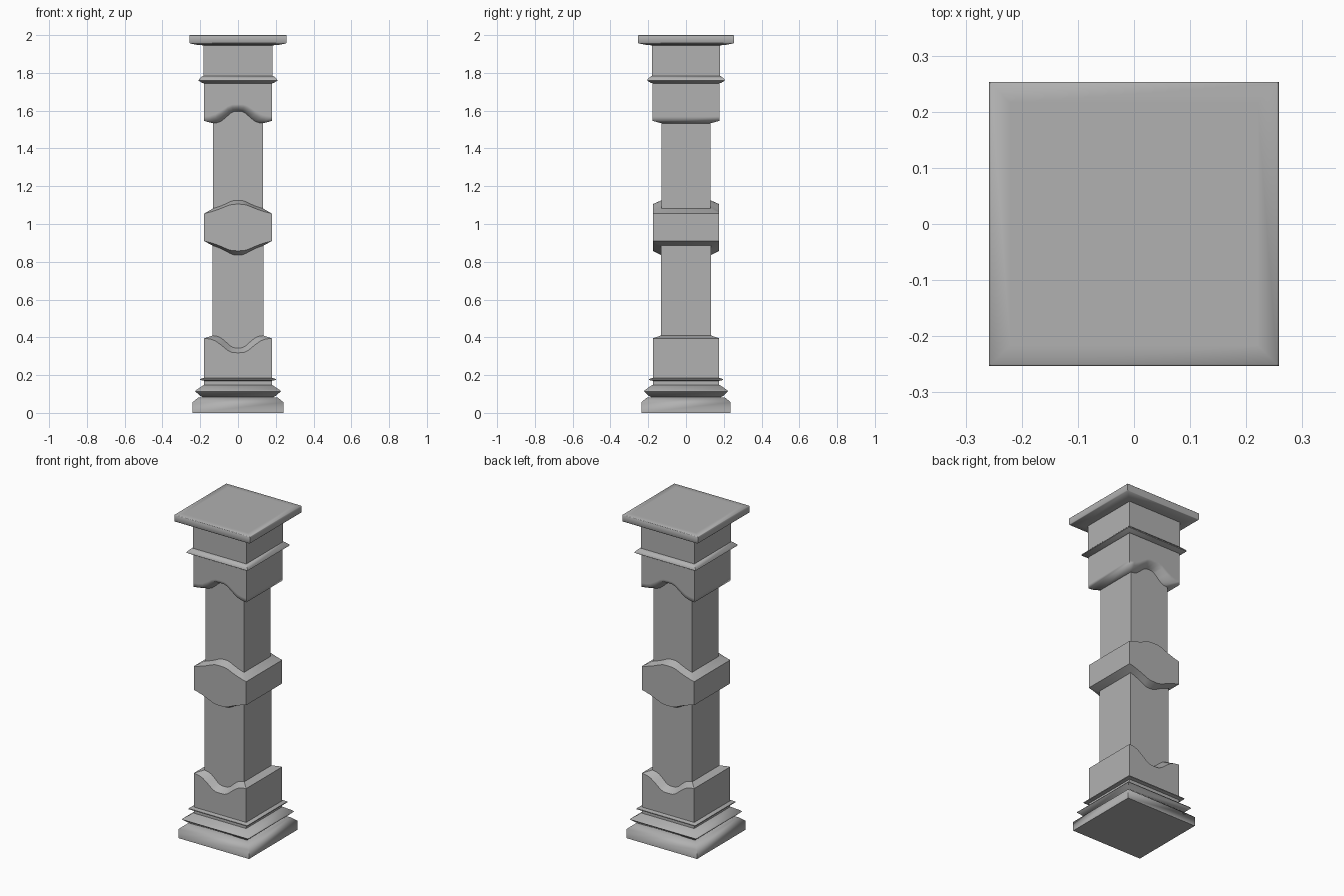
import bpy, bmesh, math

if "Cube" in bpy.data.objects:
    bpy.data.objects.remove(bpy.data.objects["Cube"])

Y_RATIO = 0.982  # column is slightly shallower than wide

# Wave weight across half of the front face: (fraction of half width, height factor)
STEEP = [(0.0, 1.0), (0.17, 0.98), (0.3, 0.84), (0.5, 0.46), (0.66, 0.19), (0.82, 0.05), (1.0, 0.0)]
SOFT = [(0.0, 1.0), (0.17, 0.98), (0.3, 0.85), (0.5, 0.55), (0.66, 0.34), (0.82, 0.16), (1.0, 0.0)]
PLAIN = [(1.0, 0.0)]

# Dark grey stone
stone = bpy.data.materials.new("stone")
stone.diffuse_color = (0.44, 0.44, 0.44, 1)
stone.use_nodes = True
stone.node_tree.nodes["Principled BSDF"].inputs["Base Color"].default_value = stone.diffuse_color


def loft(name, rings, wave=PLAIN, cap_bottom=False, cap_top=False, smooth=25):
    """Loft square rings (half width, z, wave height on front and back)."""
    row = [(-t, w) for t, w in reversed(wave) if t > 0] + list(wave)
    if wave is PLAIN:
        row = [(-1.0, 0.0), (1.0, 0.0)]
    bm = bmesh.new()
    loops = []
    for hw, z, amp in rings:
        hy = hw * Y_RATIO
        front = [bm.verts.new((t * hw, -hy, z + amp * w)) for t, w in row]
        back = [bm.verts.new((-t * hw, hy, z + amp * w)) for t, w in row]
        loops.append(front + back)
    n = len(loops[0])
    for a, b in zip(loops, loops[1:]):
        for i in range(n):
            j = (i + 1) % n
            bm.faces.new((a[i], a[j], b[j], b[i]))
    if cap_bottom:
        bm.faces.new(loops[0][::-1])
    if cap_top:
        bm.faces.new(loops[-1])
    mesh = bpy.data.meshes.new(name)
    bm.to_mesh(mesh)
    bm.free()
    mesh.materials.append(stone)
    obj = bpy.data.objects.new(name, mesh)
    bpy.context.collection.objects.link(obj)
    bpy.ops.object.select_all(action='DESELECT')
    obj.select_set(True)
    bpy.context.view_layer.objects.active = obj
    bpy.ops.object.shade_smooth_by_angle(angle=math.radians(smooth))
    return obj


# Base: plinth, flared moulding and thin ridge
loft("base_plinth", [(0.241, 0, 0), (0.241, 0.056, 0), (0.212, 0.08, 0), (0.186, 0.083, 0),
                     (0.2, 0.09, 0), (0.227, 0.114, 0), (0.223, 0.12, 0), (0.186, 0.145, 0),
                     (0.179, 0.148, 0), (0.179, 0.17, 0), (0.2, 0.174, 0), (0.2, 0.179, 0),
                     (0.179, 0.186, 0)], cap_bottom=True, smooth=55)

# Lower block with a dipped top edge
loft("lower_block", [(0.179, 0.186, 0), (0.179, 0.395, -0.077), (0.134, 0.41, -0.065)], STEEP)

# Two shaft sections
loft("lower_shaft", [(0.136, 0.3, 0), (0.136, 0.98, 0)])
loft("upper_shaft", [(0.132, 0.98, 0), (0.132, 1.68, 0)])

# Middle band, bulging up and down
loft("middle_band", [(0.134, 0.885, -0.05), (0.179, 0.91, -0.052),
                     (0.179, 1.055, 0.05), (0.131, 1.083, 0.043)], SOFT)

# Upper block with an arched bottom edge
loft("upper_block", [(0.131, 1.533, 0.063), (0.181, 1.546, 0.073), (0.181, 1.57, 0.064),
                     (0.181, 1.745, 0)], STEEP, smooth=78)

# Collar ridge, neck and cap slab
loft("capital", [(0.181, 1.745, 0), (0.189, 1.747, 0), (0.209, 1.759, 0), (0.207, 1.766, 0),
                 (0.19, 1.782, 0), (0.182, 1.784, 0), (0.182, 1.946, 0), (0.21, 1.947, 0),
                 (0.254, 1.956, 0), (0.258, 1.96, 0), (0.258, 1.997, 0), (0.255, 2.0, 0),
                 (0.22, 2.0, 0)], cap_top=True, smooth=55)
